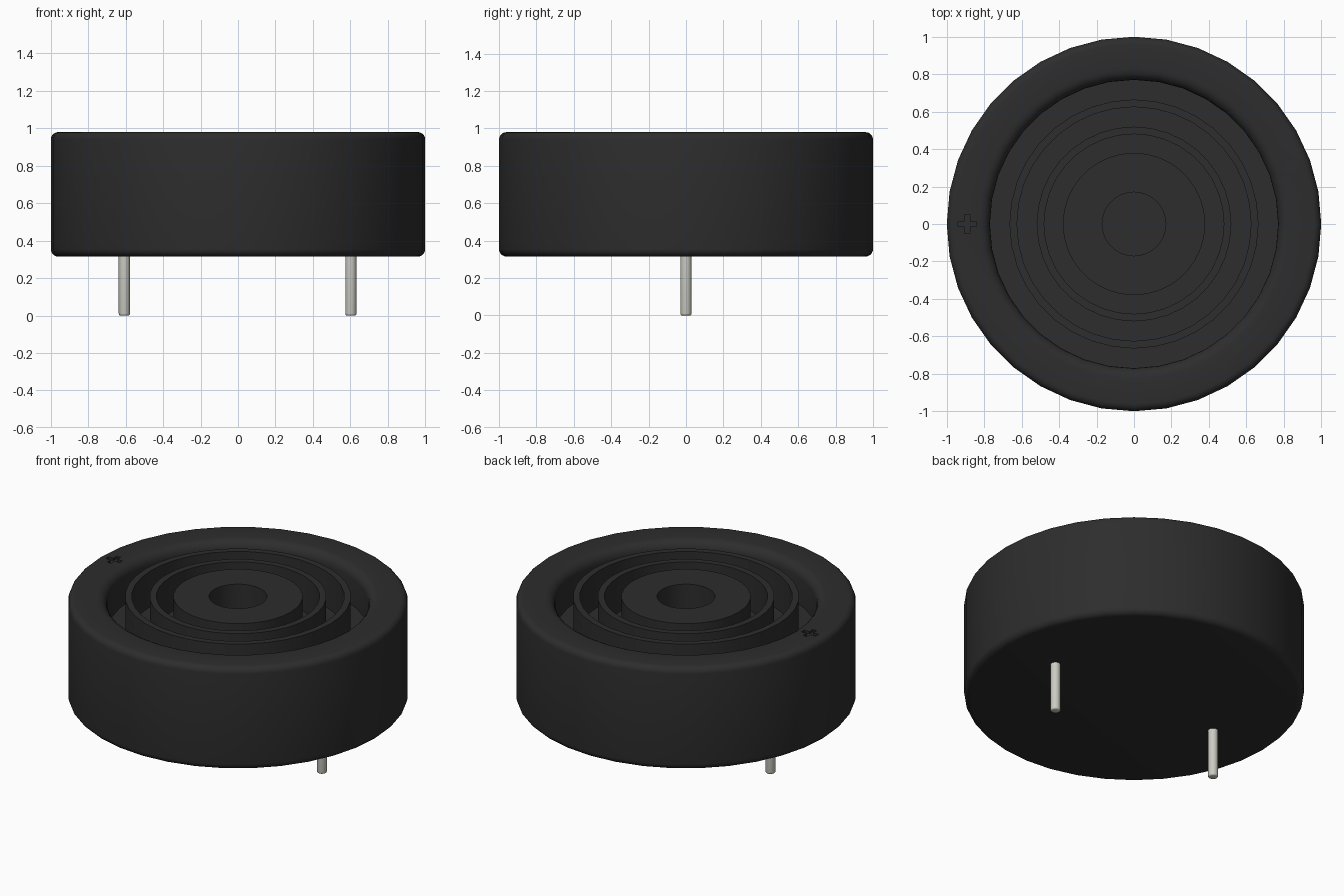
import bpy, bmesh, math

if "Cube" in bpy.data.objects:
    bpy.data.objects.remove(bpy.data.objects["Cube"])

SEG = 36
TOP, BOTTOM, FLOOR = 0.98, 0.315, 0.75


def material(name, color):
    m = bpy.data.materials.new(name)
    m.diffuse_color = color
    m.use_nodes = True
    m.node_tree.nodes["Principled BSDF"].inputs["Base Color"].default_value = m.diffuse_color
    return m


def arc(cx, cz, r, a0, a1, n=5):
    """Points of a fillet in the (radius, z) plane, angles in degrees."""
    return [(cx + r * math.cos(math.radians(a0 + (a1 - a0) * i / n)),
             cz + r * math.sin(math.radians(a0 + (a1 - a0) * i / n))) for i in range(n + 1)]


def lathe(name, profile, mat, x=0.0, seg=SEG):
    """Revolve a profile around z; both ends are closed by a cap."""
    bm = bmesh.new()
    rings = []
    for r, z in profile:
        rings.append([bm.verts.new((r * math.cos(2 * math.pi * i / seg),
                                    r * math.sin(2 * math.pi * i / seg), z)) for i in range(seg)])
    for a, b in zip(rings, rings[1:]):
        for i in range(seg):
            j = (i + 1) % seg
            bm.faces.new((a[i], a[j], b[j], b[i]))
    bm.faces.new(rings[0][::-1])
    bm.faces.new(rings[-1])
    bmesh.ops.recalc_face_normals(bm, faces=bm.faces)
    me = bpy.data.meshes.new(name)
    bm.to_mesh(me)
    bm.free()
    ob = bpy.data.objects.new(name, me)
    bpy.context.collection.objects.link(ob)
    ob.location.x = x
    me.materials.append(mat)
    return ob


def smooth(ob):
    bpy.ops.object.select_all(action='DESELECT')
    ob.select_set(True)
    bpy.context.view_layer.objects.active = ob
    bpy.ops.object.shade_smooth_by_angle(angle=math.radians(35))


black = material("black_plastic", (0.026, 0.026, 0.026, 1))
metal = material("pin_metal", (0.6, 0.6, 0.54, 1))

# Housing: outer shell, rounded rim, recess with concentric ribs and a hollow boss
profile = arc(0.96, BOTTOM + 0.04, 0.04, -90, 0)
profile += arc(0.96, TOP - 0.04, 0.04, 0, 90)
profile += arc(0.83, TOP - 0.06, 0.06, 90, 180)
profile.append((0.77, FLOOR))
for outer, inner in ((0.665, 0.625), (0.52, 0.48), (0.38, 0.17)):
    profile += [(outer, FLOOR), (outer, TOP), (inner, TOP), (inner, FLOOR)]
housing = lathe("housing", profile, black)

# Engraved polarity mark on the rim
bm = bmesh.new()
a, b = 0.05, 0.014
outline = [(a, -b), (a, b), (b, b), (b, a), (-b, a), (-b, b),
           (-a, b), (-a, -b), (-b, -b), (-b, -a), (b, -a), (b, -b)]
face = bm.faces.new([bm.verts.new((x - 0.89, y, TOP - 0.015)) for x, y in outline])
ext = bmesh.ops.extrude_face_region(bm, geom=[face])
bmesh.ops.translate(bm, vec=(0, 0, 0.05),
                    verts=[v for v in ext["geom"] if isinstance(v, bmesh.types.BMVert)])
bmesh.ops.recalc_face_normals(bm, faces=bm.faces)
me = bpy.data.meshes.new("mark_cutter")
bm.to_mesh(me)
bm.free()
me.materials.append(black)
cutter = bpy.data.objects.new("mark_cutter", me)
bpy.context.collection.objects.link(cutter)
mod = housing.modifiers.new("mark", 'BOOLEAN')
mod.operation = 'DIFFERENCE'
mod.solver = 'EXACT'
mod.object = cutter
bpy.context.view_layer.objects.active = housing
bpy.ops.object.modifier_apply(modifier="mark")
bpy.data.objects.remove(cutter)
smooth(housing)

# Two contact pins with slightly rounded tips
for side, x in (("left", -0.607), ("right", 0.603)):
    pin = lathe(side + "_pin", arc(0.02, 0.01, 0.01, -90, 0, 3) + [(0.03, 0.34)], metal, x, 20)
    smooth(pin)
